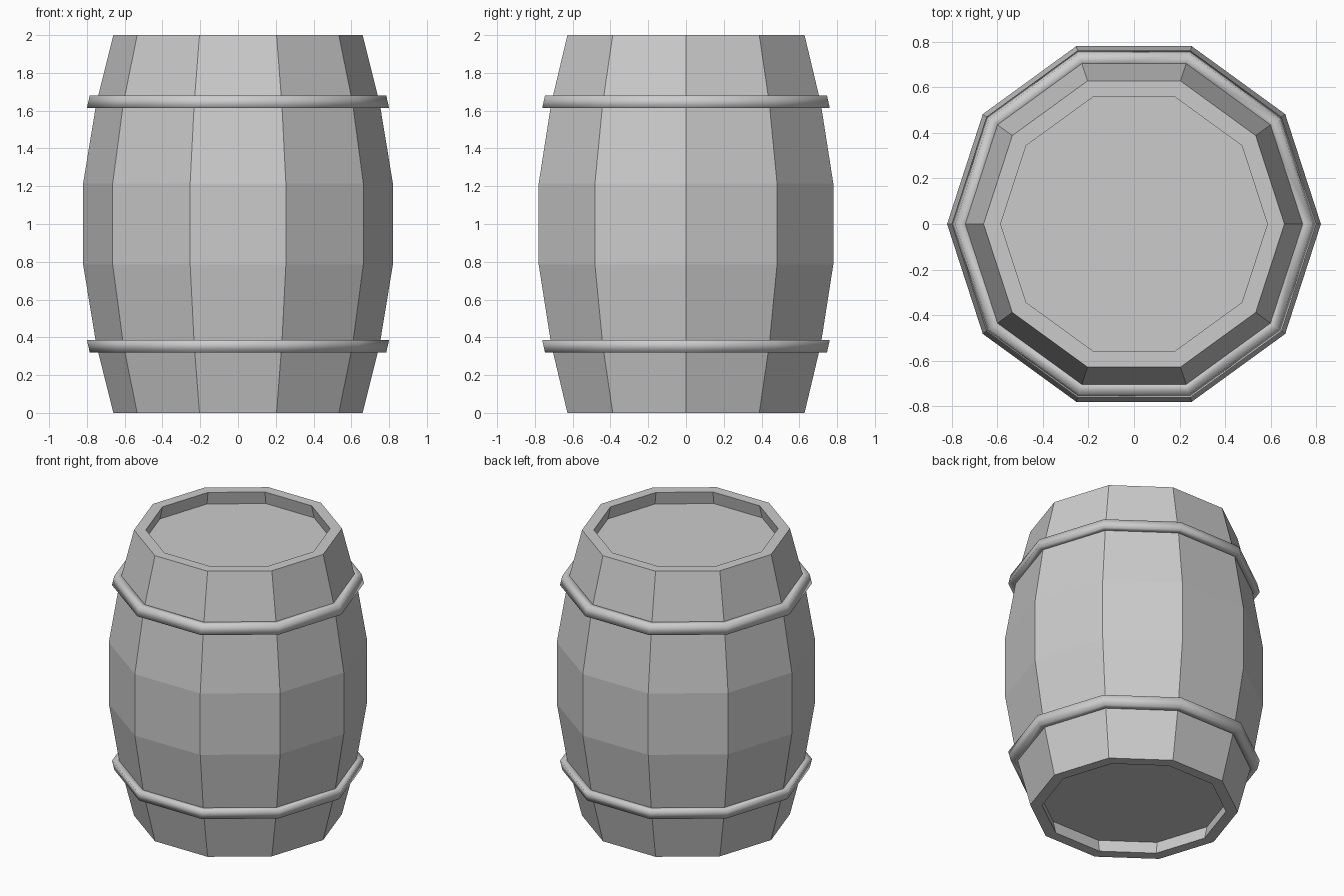
import bpy, bmesh
from math import cos, sin, tau

if "Cube" in bpy.data.objects:
    bpy.data.objects.remove(bpy.data.objects["Cube"])

SIDES = 10


def lathe(name, profile, closed=False, caps=False, smooth=False):
    """Revolve (radius, z) points into a ten-sided ring of faces."""
    bm = bmesh.new()
    rings = [[bm.verts.new((r * cos(tau * i / SIDES), r * sin(tau * i / SIDES), z))
              for i in range(SIDES)] for r, z in profile]
    pairs = list(zip(rings, rings[1:]))
    if closed:
        pairs.append((rings[-1], rings[0]))
    for a, b in pairs:
        for i in range(SIDES):
            j = (i + 1) % SIDES
            bm.faces.new((a[i], a[j], b[j], b[i]))
    if caps:
        bm.faces.new(rings[0][::-1])
        bm.faces.new(rings[-1])
    bmesh.ops.recalc_face_normals(bm, faces=bm.faces)
    for f in bm.faces:
        f.smooth = smooth
    mesh = bpy.data.meshes.new(name)
    bm.to_mesh(mesh)
    bm.free()
    obj = bpy.data.objects.new(name, mesh)
    bpy.context.collection.objects.link(obj)
    return obj


def flip(profile):
    """Mirror a profile about the barrel's mid height."""
    return [(r, 2 - z) for r, z in reversed(profile)]


# Staved body with raised rims and recessed heads
half = [(0.605, 0.09), (0.585, 0.0), (0.66, 0.0), (0.75, 0.36), (0.82, 0.785)]
lathe("barrel_body", half + flip(half), caps=True)

# Two metal hoops, softly shaded
hoop = [(0.725, 0.32), (0.785, 0.32), (0.80, 0.385), (0.74, 0.385)]
lathe("lower_hoop", hoop, closed=True, smooth=True)
lathe("upper_hoop", flip(hoop), closed=True, smooth=True)
